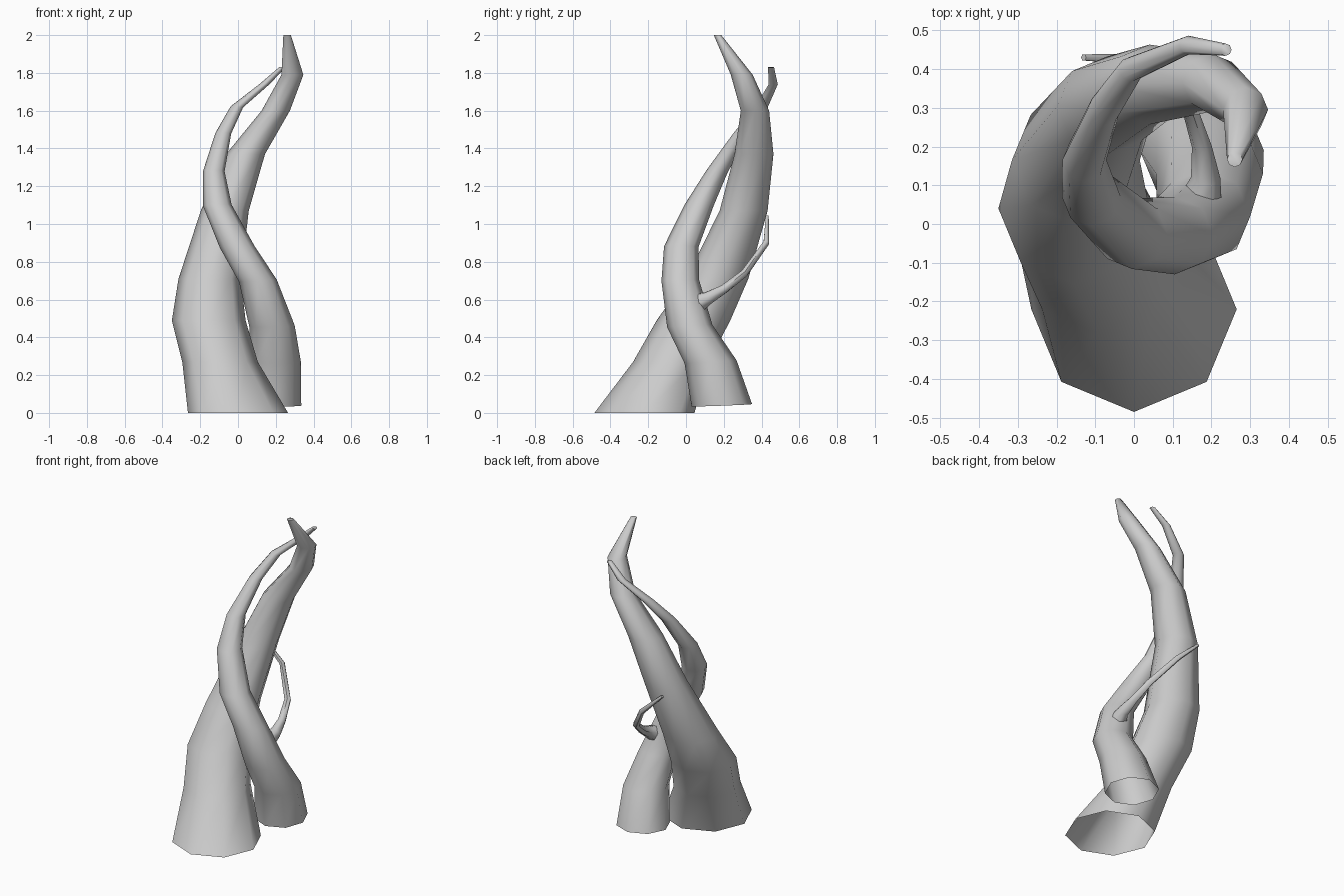
import bpy, bmesh, math
from mathutils import Vector

cube = bpy.data.objects.get("Cube")
if cube:
    bpy.data.objects.remove(cube, do_unlink=True)

grey = bpy.data.materials.new("plain grey")
grey.use_nodes = True
grey.diffuse_color = (0.6, 0.6, 0.6, 1)
grey.node_tree.nodes["Principled BSDF"].inputs["Base Color"].default_value = (0.6, 0.6, 0.6, 1)


def tube(name, path, sides=8, follow=0.0):
    """Loft rings along (x, y, z, radius) points; follow tilts rings to the path."""
    bm = bmesh.new()
    centres = [Vector(p[:3]) for p in path]
    rings = []
    for i, c in enumerate(centres):
        along = (centres[min(i + 1, len(path) - 1)] - centres[max(i - 1, 0)]).normalized()
        normal = Vector((0, 0, 1)).lerp(along, follow)
        turn = Vector((0, 0, 1)).rotation_difference(normal)
        ring = []
        for k in range(sides):
            a = math.tau * k / sides
            ring.append(bm.verts.new(c + turn @ Vector((math.cos(a), math.sin(a), 0)) * path[i][3]))
        rings.append(ring)
    for low, high in zip(rings, rings[1:]):
        for k in range(sides):
            n = (k + 1) % sides
            bm.faces.new((low[k], low[n], high[n], high[k]))
    bm.faces.new(rings[-1])  # closed tip, open root
    mesh = bpy.data.meshes.new(name)
    bm.to_mesh(mesh)
    bm.free()
    mesh.materials.append(grey)
    obj = bpy.data.objects.new(name, mesh)
    bpy.context.collection.objects.link(obj)
    bpy.ops.object.select_all(action='DESELECT')
    obj.select_set(True)
    bpy.context.view_layer.objects.active = obj
    bpy.ops.object.shade_smooth_by_angle(angle=math.radians(60))
    return obj


# Thick main stem leaning back, then hooking forward at the tip
tube("main_stem", [
    (0, -.22, 0, .265), (-.095, -.08, .27, .2), (-.155, .04, .49, .195),
    (-.15, .165, .71, .165), (-.07, .305, 1.07, .127), (.04, .36, 1.37, .103),
    (.2, .365, 1.6, .075), (.288, .295, 1.79, .058), (.26, .167, 2, .02)])

# Thinner stem winding round the front of the main one
tube("winding_stem", [
    (.175, .19, .04, .16), (.195, .13, .27, .138), (.18, .02, .46, .12),
    (.105, -.03, .7, .1), (-.005, -.025, .88, .091), (-.11, .07, 1.1, .076),
    (-.128, .165, 1.28, .057), (-.078, .295, 1.48, .042), (-.006, .4, 1.62, .033),
    (.14, .462, 1.74, .024), (.236, .45, 1.83, .016)], follow=.15)

# Little shoot growing from the winding stem and curling round the back
tube("side_shoot", [
    (.16, .02, .56, .07), (.185, .12, .61, .038), (.175, .2, .655, .026),
    (.14, .31, .74, .021), (.02, .425, .9, .017), (-.13, .43, 1.04, .009)],
    sides=6, follow=.9)
